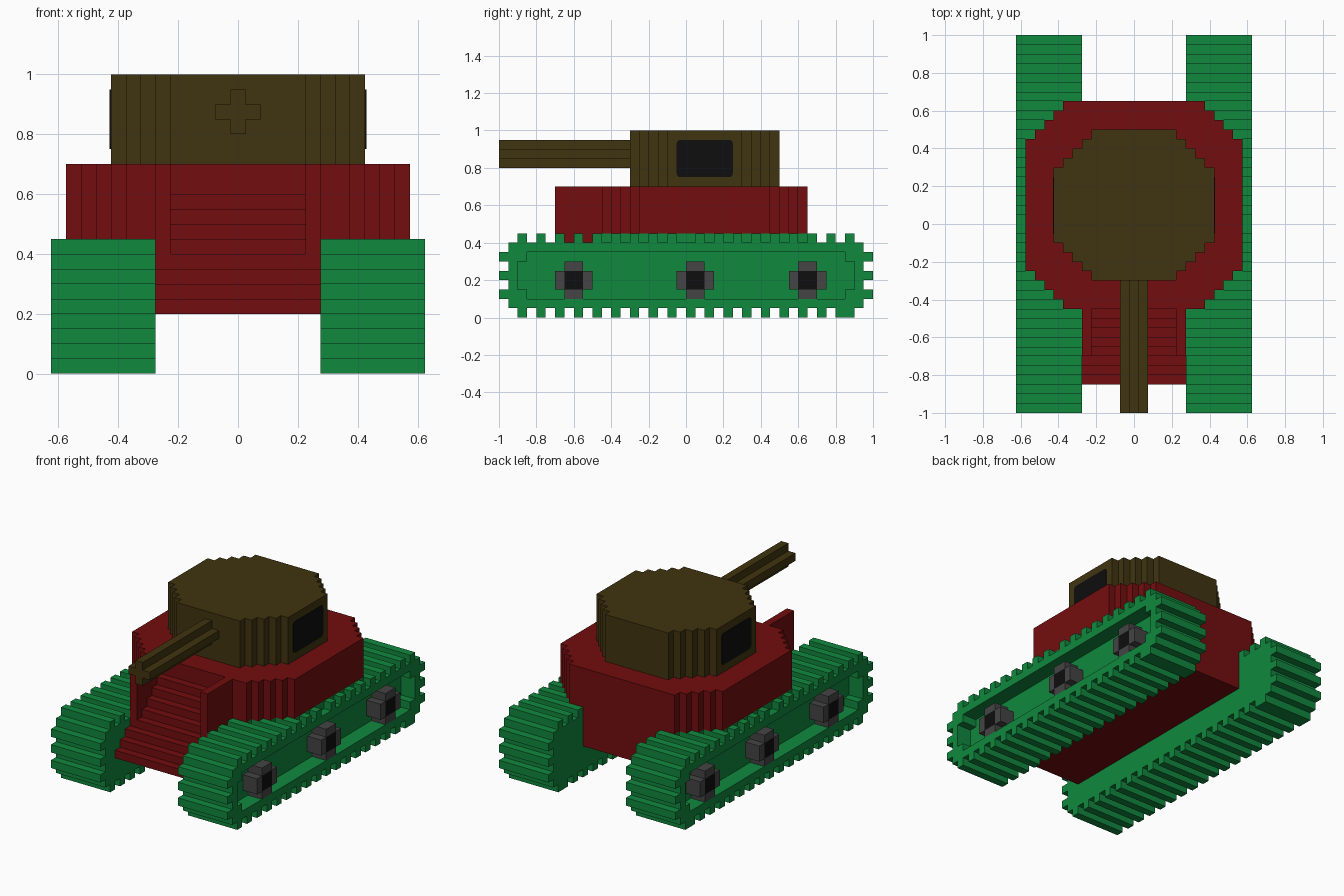
import bpy, bmesh, math

if "Cube" in bpy.data.objects:
    bpy.data.objects.remove(bpy.data.objects["Cube"])

U = 0.05  # block size; x cells are centred on x = 0, y and z cells start at 0


def material(name, rgb):
    m = bpy.data.materials.new(name)
    m.diffuse_color = (*rgb, 1)
    m.use_nodes = True
    m.node_tree.nodes["Principled BSDF"].inputs["Base Color"].default_value = m.diffuse_color
    return m


GREEN = material("track green", (0.0052, 0.246, 0.048))
RED = material("hull red", (0.171, 0.004, 0.0044))
BROWN = material("turret brown", (0.051, 0.034, 0.005))
GREY = material("wheel grey", (0.058, 0.058, 0.058))
BLACK = material("black", (0.0044, 0.0044, 0.0044))


def block(x0, x1, y0, y1, z0, z1):
    """Set of grid cells filling a box."""
    r = lambda v: round(v / U)
    xs = range(round(x0 / U + .5), round(x1 / U + .5))
    return {(i, j, k) for i in xs for j in range(r(y0), r(y1)) for k in range(r(z0), r(z1))}


def octagon(hx, hy, cut, z0, z1, yc=0.1):
    """Box with stair-stepped corners."""
    return {c for c in block(-hx, hx, yc - hy, yc + hy, z0, z1)
            if abs(c[0] * U) + abs((c[1] + .5) * U - yc) < cut}


def flip(cells, side):
    return {(i * side, j, k) for i, j, k in cells}


def build(name, cells, mat):
    """Outer skin of a cell set, with coplanar faces merged."""
    bm = bmesh.new()
    verts = {}

    def vert(p):
        if p not in verts:
            verts[p] = bm.verts.new(((p[0] - .5) * U, p[1] * U, p[2] * U))
        return verts[p]

    for c in cells:
        for a in range(3):
            b, d = (a + 1) % 3, (a + 2) % 3
            for s in (0, 1):
                n = list(c)
                n[a] += 2 * s - 1
                if tuple(n) in cells:
                    continue
                quad = []
                for u, w in ((0, 0), (1, 0), (1, 1), (0, 1)):
                    p = list(c)
                    p[a] += s
                    p[b] += u
                    p[d] += w
                    quad.append(vert(tuple(p)))
                bm.faces.new(quad if s else quad[::-1])
    bmesh.ops.dissolve_limit(bm, angle_limit=math.radians(1), verts=bm.verts[:], edges=bm.edges[:])
    return finish(name, bm, mat)


def finish(name, bm, mat):
    me = bpy.data.meshes.new(name)
    bm.to_mesh(me)
    bm.free()
    me.materials.append(mat)
    ob = bpy.data.objects.new(name, me)
    bpy.context.collection.objects.link(ob)
    return ob


# Hull: stepped octagon over a narrow belly, with front stairs between cheek walls
deck = octagon(.575, .55, .9, .45, .7)
hull = deck | block(-.275, .275, -.45, .65, .2, .7)
for n in range(8):
    hull |= block(-.275, .275, -.85 + n * U, -.45, .2, .25 + n * U)
for s in (-1, 1):
    hull |= flip(block(.225, .275, -.7, -.45, .2, .7), s)
hull -= block(-.225, .225, -.7, -.45, .6, .7)
build("hull", hull, RED)

# Turret and plus-shaped gun barrel
build("turret", octagon(.425, .4, .6, .7, 1), BROWN)
build("barrel", block(-.075, .075, -1, -.3, .85, .9) | block(-.025, .025, -1, -.3, .8, .95), BROWN)

# Track: belt, cleats all around, recessed outer panel
X0, X1 = .275, .625
track = block(X0, X1, -.95, .95, .05, .4)
for n in range(9):                                   # top cleats
    y = .9 - n * .1
    track |= block(X0, X1, y - U, y, .4, .45) | block(X0, X1, -y, -y + U, .4, .45)
for n in range(18):                                  # bottom cleats
    y = -.9 + n * .1
    track |= block(X0, X1, y, y + U, 0, U)
track |= block(X0, X1, .8, .9, 0, U)
for z in (.1, .2, .3):                               # end cleats
    track |= block(X0, X1, -1, -.95, z, z + U) | block(X0, X1, .95, 1, z, z + U)
track |= {(i, j, k - 1) for i, j, k in deck if k == 9 and i >= 6}   # seat under the deck
track -= block(.525, X1, -.85, .85, .1, .35) | block(.525, X1, -.9, .9, .15, .3)

for side, label in ((1, "right"), (-1, "left")):
    build(label + "_track", flip(track, side), GREEN)

    # Road wheels with black hubs
    for n, y in enumerate((-.6, .05, .65), 1):
        hub = block(.525, X1, y - .05, y + .05, .15, .25)
        wheel = block(.525, X1, y - .1, y + .1, .15, .25) | block(.525, X1, y - .05, y + .05, .1, .3)
        build(f"{label}_wheel_{n}", flip(wheel - hub, side), GREY)
        build(f"{label}_hub_{n}", flip(hub, side), BLACK)

    # Turret window: thin plate with rounded corners
    bm = bmesh.new()
    ring = []
    for q, (cy, cz) in enumerate(((.23, .93), (-.03, .93), (-.03, .77), (.23, .77))):
        for t in range(4):
            a = math.radians(q * 90 + t * 30)
            ring.append(bm.verts.new((side * .424, cy + .02 * math.cos(a), cz + .02 * math.sin(a))))
    face = bm.faces.new(ring)
    ext = bmesh.ops.extrude_face_region(bm, geom=[face])
    bmesh.ops.translate(bm, vec=(side * .005, 0, 0),
                        verts=[g for g in ext["geom"] if isinstance(g, bmesh.types.BMVert)])
    bmesh.ops.recalc_face_normals(bm, faces=bm.faces[:])
    finish(label + "_window", bm, BLACK)
